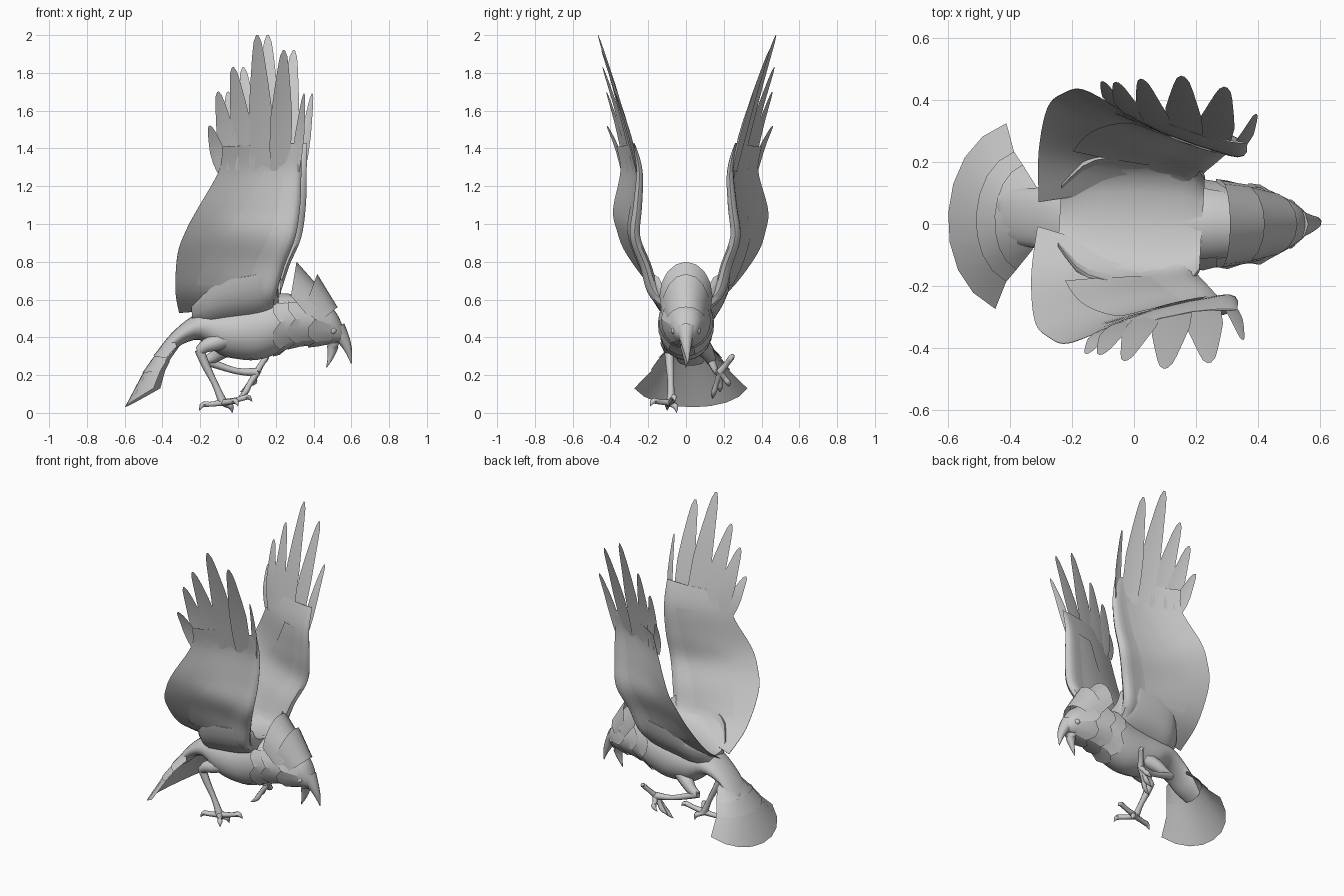
import bpy, bmesh, math
from mathutils import Vector, Matrix

if "Cube" in bpy.data.objects:
    bpy.data.objects.remove(bpy.data.objects["Cube"])

GREY = bpy.data.materials.new("plain grey")
GREY.diffuse_color = (0.58, 0.58, 0.58, 1)
GREY.use_nodes = True
GREY.node_tree.nodes["Principled BSDF"].inputs["Base Color"].default_value = GREY.diffuse_color
YAW = Matrix.Rotation(math.radians(-3.4), 4, 'Z')
WING_YAW = Matrix.Translation((0, .013, 0)) @ YAW


def make(name, verts, faces, turn=None, angle=40, closed=True):
    me = bpy.data.meshes.new(name)
    me.from_pydata([tuple(v) for v in verts], [], faces)
    if turn:
        me.transform(turn)
    if closed:
        bm = bmesh.new()
        bm.from_mesh(me)
        bmesh.ops.recalc_face_normals(bm, faces=bm.faces)
        bm.to_mesh(me)
        bm.free()
    me.materials.append(GREY)
    ob = bpy.data.objects.new(name, me)
    bpy.context.collection.objects.link(ob)
    bpy.ops.object.select_all(action='DESELECT')
    ob.select_set(True)
    bpy.context.view_layer.objects.active = ob
    bpy.ops.object.shade_smooth_by_angle(angle=math.radians(angle))


def spline(pts, n):
    """Sample n + 1 points of a smooth curve through tuples of any length."""
    out = []
    for i in range(n + 1):
        t = i / n * (len(pts) - 1)
        k = min(int(t), len(pts) - 2)
        t -= k
        a, b, c, d = (pts[min(max(k + j, 0), len(pts) - 1)] for j in (-1, 0, 1, 2))
        out.append([0.5 * (2 * q + (r - p) * t + (2 * p - 5 * q + 4 * r - s) * t * t
                           + (3 * q - p - 3 * r + s) * t ** 3)
                    for p, q, r, s in zip(a, b, c, d)])
    return out


def grid(rows, wrap=False, caps=False):
    """Join equal rows of points with quads."""
    n = len(rows[0])
    faces = [(i * n + j, i * n + (j + 1) % n, (i + 1) * n + (j + 1) % n, (i + 1) * n + j)
             for i in range(len(rows) - 1) for j in range(n if wrap else n - 1)]
    if caps:
        faces += [tuple(range(n)), tuple(range((len(rows) - 1) * n, len(rows) * n))]
    return [p for r in rows for p in r], faces


def tube(name, pts, n=8, seg=8):
    """Tapered round limb through (x, y, z, radius) points."""
    s = spline(pts, n)
    rows = []
    for i, p in enumerate(s):
        d = Vector(s[min(i + 1, n)][:3]) - Vector(s[max(i - 1, 0)][:3])
        q = d.to_track_quat('Z', 'Y')
        rows.append([Vector(p[:3]) + q @ Vector((math.cos(a), math.sin(a), 0)) * max(p[3], 0.001)
                     for a in (math.tau * k / seg for k in range(seg))])
    make(name, *grid(rows, True, True), angle=60)


# Body and head: x, top, bottom, half width
BODY = spline([(-.44, .31, .25, .07), (-.38, .39, .29, .09), (-.3, .47, .36, .10),
               (-.2, .535, .385, .12), (-.1, .56, .31, .135), (0, .575, .285, .14),
               (.1, .60, .28, .14), (.2, .63, .31, .14), (.28, .63, .35, .132),
               (.36, .62, .36, .122), (.43, .60, .36, .107), (.48, .57, .365, .088),
               (.52, .53, .37, .066), (.55, .47, .38, .04), (.56, .43, .40, .015)], 42)


def body_point(row, a, grow=1.0):
    x, top, bot, w = row
    return (x, max(0, -.06 * x) + w * grow * math.sin(a),
            (top + bot) / 2 + (top - bot) / 2 * grow * math.cos(a))


make("body", *grid([[body_point(r, math.tau * k / 20) for k in range(20)] for r in BODY], True, True))

# Shoulders: a saddle that blends the back into both wings
SADDLE = [(0, .0), (.09, .012), (.145, .035), (.18, .075), (.205, .13), (.222, .125), (.212, .06),
          (.185, .0), (.14, -.07), (0, -.12)]
rows = []
for x, z, k in spline([(-.24, .52, .45), (-.16, .55, .85), (-.05, .58, .98), (.08, .60, 1), (.17, .62, .97), (.22, .625, .7)], 12):
    half = [(y * k, h * k) for y, h in SADDLE]
    rows.append([(x, y, z + h) for y, h in half] + [(x, -y, z + h) for y, h in half[-2:0:-1]])
make("shoulders", *grid(rows, True, True), turn=WING_YAW, angle=60)

# Neck ruff: three flared collars with ragged rear edges, open over the nape
for i, (front, back, flare) in enumerate([(.31, .2, 1.07), (.41, .28, 1.1), (.49, .38, 1.12)]):
    rows = []
    for t in (0, .5, 1):
        row = min(BODY, key=lambda r: abs(r[0] - front - (back - front) * t))
        ring = []
        for k in range(15):
            p = body_point(row, math.radians(50 + 260 * k / 14), 1.01 + (flare - 1.01) * t)
            ring.append((p[0] + t * t * (.022 if k % 3 == 0 else -.015), p[1], p[2]))
        rows.append(ring)
    make("neck_ruff_%d" % (i + 1), *grid(rows), angle=20, closed=False)


# Crest hoods: arched plates rising from the crown
def hood(name, rear_top, rear_side, front_top, front_side):
    rows = []
    for t in (0, .5, 1):
        top = Vector(rear_top).lerp(Vector(front_top), t)
        side = Vector(rear_side).lerp(Vector(front_side), t)
        rows.append([(side.x + (top.x - side.x) * math.cos(a), side.y * math.sin(a),
                      side.z + (top.z - side.z) * math.cos(a))
                     for a in (math.pi * (k / 8 - .5) for k in range(9))])
    make(name, *grid(rows), angle=30, closed=False)


hood("crest_rear", (.31, 0, .80), (.28, .14, .62), (.47, 0, .62), (.38, .125, .50))
hood("crest_front", (.42, 0, .735), (.35, .128, .55), (.527, 0, .56), (.43, .105, .48))

# Beak and eyes
tube("upper_beak", [(.52, 0, .44, .055), (.555, 0, .395, .036), (.585, .005, .33, .02), (.6, .01, .26, .002)])
tube("lower_beak", [(.50, 0, .41, .05), (.502, 0, .355, .032), (.49, 0, .295, .016), (.468, 0, .24, .002)])
for s in (-1, 1):
    tube("eye", [(.50, s * .055, .435, .022), (.505, s * .072, .437, .016), (.507, s * .078, .438, .004)])

# Tail fan: overlapping curved tiers, given by centre and corner points
TIERS = [((-.35, 0, .41), (-.32, .10, .34)), ((-.45, 0, .285), (-.37, .17, .275)),
         ((-.51, 0, .2), (-.40, .21, .22)), ((-.6, 0, .03), (-.43, .30, .13))]


def tail_row(tier, lift):
    c, k = tier
    return [(c[0] + (k[0] - c[0]) * u * u, k[1] * math.sin(u * 1.2) / math.sin(1.2),
             c[2] + (k[2] - c[2]) * u * u + lift) for u in (j / 4 - 1 for j in range(9))]


for i in range(3):
    make("tail_tier_%d" % (i + 1), *grid([tail_row(TIERS[j], .008 * (2 - i)) for j in range(max(0, i - 1), i + 2)]),
         turn=YAW, closed=False)

# Wings: leading and trailing edge from the shoulder outward
LEAD = spline([(.20, .11, .585), (.22, .175, .65), (.26, .215, .78), (.32, .265, .93),
               (.345, .25, 1.1), (.35, .24, 1.28), (.35, .27, 1.43)], 30)
TRAIL = spline([(-.31, .04, .53), (-.32, .20, .65), (-.30, .345, .84), (-.25, .395, .97),
                (-.19, .41, 1.08), (-.08, .365, 1.28), (-.06, .385, 1.41)], 30)
FOIL = [(0, 0), (.02, .018), (.06, .026), (.12, .024), (.2, .015), (.35, .008), (.6, .005), (.8, .003), (1, .001)]


def wing_point(i, v, off=0.0):
    L, T = Vector(LEAD[i]), Vector(TRAIL[i])
    p = L.lerp(T, v)
    p.y = L.y + (T.y - L.y) * v * v
    j, k = min(i + 1, 30), max(i - 1, 0)
    span = (Vector(LEAD[j]) - Vector(LEAD[k])).lerp(Vector(TRAIL[j]) - Vector(TRAIL[k]), v)
    chord = Vector((T.x - L.x, 2 * v * (T.y - L.y), T.z - L.z))
    return p + chord.cross(span).normalized() * off


def side_of(pts, s):
    return [(p[0], p[1] * s, p[2]) for p in pts]


# Flight feathers: tip, root position on the chord, half width
FEATHERS = [((-.125, .44, 1.52), .95, .04), ((-.08, .44, 1.70), .84, .05), ((0, .455, 1.83), .66, .055),
            ((.13, .472, 2.0), .47, .062), ((.27, .445, 1.92), .27, .058), ((.372, .365, 1.69), .07, .026)]
BLADE = [(0, .8), (.2, 1), (.45, 1), (.65, .78), (.85, .52), (.95, .34), (1, .1)]

for s, label in ((-1, "right"), (1, "left")):
    rows = []
    for i in range(31):
        thick = (1 + .5 * (1 - i / 30) ** 3) * (1 - .9 * (i / 30) ** 5)
        loop = [(v, t) for v, t in FOIL] + [(v, -t) for v, t in FOIL[:0:-1]]
        rows.append(side_of([wing_point(i, v, t * thick) for v, t in loop], s))
    make(label + "_wing", *grid(rows, True, True), turn=WING_YAW)

    # Covert layers on both faces of the wing, narrowing toward the tip
    for f, face in ((1, "inner"), (-1, "outer")):
        rows = []
        for i in range(6, 26):
            edge = .8 - .0175 * (i - 6)
            rows.append(side_of([wing_point(i, .22 + (edge - .22) * t, f * (.014 - .006 * t))
                                 for t in (0, .25, .5, .75, 1)], s))
        make("%s_%s_coverts" % (label, face), *grid(rows), turn=WING_YAW, closed=False)

    for n, (tip, v, w) in enumerate(FEATHERS):
        root, tip = wing_point(25, v), Vector(tip)
        d = (tip - root).normalized()
        across = Vector((d.z, -.25 if n < 5 else .25 * d.z, -d.x)).normalized()
        rows = []
        for t, k in BLADE:
            mid = root.lerp(tip, t) + Vector((0, -.012 * math.sin(math.pi * t) + .002 * n * (1 - t), 0))
            rows.append(side_of([mid - across * w * k, mid + Vector((0, -.004 * k, 0)), mid + across * w * k], s))
        make("%s_flight_feather_%d" % (label, n + 1), *grid(rows), turn=WING_YAW, closed=False)

# Legs: one reaching down, one tucked forward
tube("right_thigh", [(-.03, -.06, .40, .05), (-.11, -.09, .375, .045), (-.17, -.095, .355, .036), (-.205, -.09, .325, .026)])
tube("right_shank", [(-.205, -.09, .335, .026), (-.17, -.085, .25, .022), (-.12, -.08, .15, .017), (-.08, -.08, .055, .024)])
tube("left_thigh", [(-.01, .07, .37, .05), (-.08, .105, .33, .043), (-.13, .125, .295, .032), (-.175, .13, .275, .024)])
tube("left_shank", [(-.18, .13, .28, .024), (-.1, .145, .25, .02), (0, .16, .22, .017), (.1, .18, .215, .024)])


# Toes: arched, ending in a hooked claw
def foot(name, base, tips, bend):
    b, up = Vector(base), Vector(bend)
    for n, t in enumerate(tips):
        t = Vector(t)
        m, c = b.lerp(t, .5) + up * .5, b.lerp(t, .85) + up
        tube("%s_toe_%d" % (name, n + 1), [(*b, .02), (*m, .015), (*c, .016), (*t, .001)], 8, 6)


foot("right", (-.08, -.08, .055), [(-.205, -.1, .012), (.075, -.06, .06), (.0, -.19, .035), (-.03, -.05, 0.0)], (0, 0, .025))
foot("left", (.1, .18, .215), [(.13, .255, .30), (-.005, .14, .075), (.01, .18, .11), (.05, .23, .14)], (.025, 0, .01))
